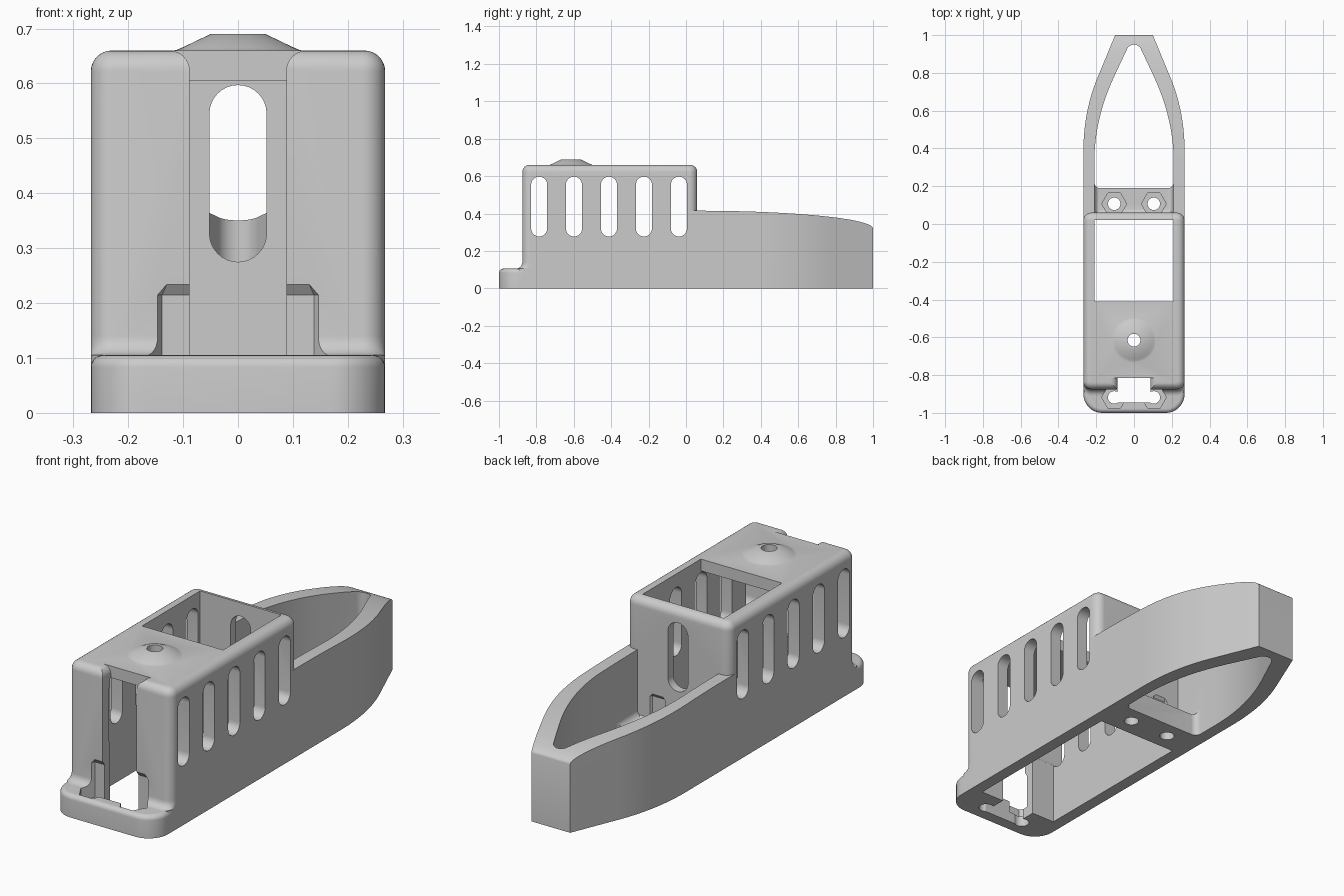
import bpy, bmesh
from math import sin, cos, pi, radians

if "Cube" in bpy.data.objects:
    bpy.data.objects.remove(bpy.data.objects["Cube"])


def loft(name, rings):
    """Closed solid through a list of equal-length 3D rings."""
    bm = bmesh.new()
    loops = [[bm.verts.new(p) for p in ring] for ring in rings]
    n = len(loops[0])
    for a, b in zip(loops, loops[1:]):
        for i in range(n):
            j = (i + 1) % n
            bm.faces.new((a[i], a[j], b[j], b[i]))
    bm.faces.new(loops[0])
    bm.faces.new(loops[-1])
    bmesh.ops.recalc_face_normals(bm, faces=bm.faces[:])
    me = bpy.data.meshes.new(name)
    bm.to_mesh(me)
    bm.free()
    ob = bpy.data.objects.new(name, me)
    bpy.context.collection.objects.link(ob)
    return ob


def prism(name, pts, lo, hi, axis='z'):
    """Extrude a 2D outline along an axis."""
    place = {'x': lambda a, b, t: (t, a, b),
             'y': lambda a, b, t: (a, t, b),
             'z': lambda a, b, t: (a, b, t)}[axis]
    return loft(name, [[place(a, b, t) for a, b in pts] for t in (lo, hi)])


def box(name, x, y0, y1, z0, z1):
    return prism(name, [(-x, y0), (x, y0), (x, y1), (-x, y1)], z0, z1)


def arc(cx, cy, r, a0, a1, n=8):
    return [(cx + r * cos(radians(a0 + (a1 - a0) * i / n)),
             cy + r * sin(radians(a0 + (a1 - a0) * i / n))) for i in range(n + 1)]


def circle(cx, cy, r, n=32, z=None):
    pts = [(cx + r * cos(2 * pi * i / n), cy + r * sin(2 * pi * i / n)) for i in range(n)]
    return pts if z is None else [(a, b, z) for a, b in pts]


def quad_curve(p, q, r, n=12):
    return [tuple((1 - t) ** 2 * p[k] + 2 * t * (1 - t) * q[k] + t * t * r[k] for k in (0, 1))
            for t in (i / n for i in range(n + 1))]


def mirrored(half):
    """Complete an outline from its right half; points on x = 0 are kept once."""
    return half + [(-x, y) for x, y in reversed(half) if x > 1e-5]


def stadium(c, r, z0, z1):
    return arc(c, z1 - r, r, 0, 180, 16) + arc(c, z0 + r, r, 180, 360, 16)


def rounded_ring(x, y0, y1, r, z):
    pts = (arc(x - r, y0 + r, r, -90, 0) + arc(x - r, y1 - r, r, 0, 90)
           + arc(-x + r, y1 - r, r, 90, 180) + arc(-x + r, y0 + r, r, 180, 270))
    return [(a, b, z) for a, b in pts]


def bevel_level(ob, z, width):
    """Round all edges lying at height z."""
    bm = bmesh.new()
    bm.from_mesh(ob.data)
    edges = [e for e in bm.edges if all(abs(v.co.z - z) < 1e-5 for v in e.verts)]
    bmesh.ops.bevel(bm, geom=edges, offset=width, segments=6, profile=0.5, affect='EDGES')
    bm.to_mesh(ob.data)
    bm.free()


def combine(target, tool, op='DIFFERENCE'):
    tool.hide_render = True
    m = target.modifiers.new("cut", 'BOOLEAN')
    m.operation, m.solver, m.object = op, 'EXACT', tool
    bpy.context.view_layer.objects.active = target
    bpy.ops.object.modifier_apply(modifier=m.name)
    bpy.data.objects.remove(tool)


W, IN = 0.268, 0.21          # outer and inner half widths

# Hull with tapered bow and falling top edge
hull = prism("boat_body", mirrored([(W, -0.8)] + quad_curve((W, 0.38), (W, 0.593), (0.195, 0.77))
                                   + [(0.1, 1.0)]), 0, 0.45)
sheer = [(0.06 + 0.94 * sin(a), 0.415 - 0.095 * (1 - cos(a)))
         for a in (pi / 2 * i / 24 for i in range(25))]
combine(hull, prism("sheer_cut", [(-0.9, 0.415)] + sheer + [(1.1, 0.32), (1.1, 0.8), (-0.9, 0.8)],
                    -0.5, 0.5, 'x'))

# Bow well: upper part leaves a floor, rear of it open through the bottom
inner = quad_curve((IN, 0.33), (IN, 0.55), (0.11, 0.77)) + arc(0, 0.91, 0.04, 25, 90)
well = prism("well_cut", mirrored([(IN, 0.05)] + inner), 0.105, 0.8)
bevel_level(well, 0.105, 0.03)
combine(hull, well)
combine(hull, prism("bow_opening", mirrored(arc(IN - 0.03, 0.22, 0.03, -90, 0) + inner), -0.1, 0.8))

# Stern step with rounded corners and top edge
flange = prism("stern_step", mirrored([(W, -0.7)] + arc(W - 0.1, -0.9, 0.1, 0, -90, 10)), 0, 0.105)
bevel_level(flange, 0.105, 0.022)
combine(hull, flange, 'UNION')

# Cabin: fillet onto the step at the front, rounded roof edges
R, F, T = 0.042, 0.035, 0.038
rings = [rounded_ring(W, -0.875 - F, 0.06, R, 0.05)]
for i in range(7):
    a = pi / 2 * i / 6
    rings.append(rounded_ring(W, -0.875 - F * (1 - sin(a)), 0.06, R, 0.105 + F * (1 - cos(a))))
for i in range(8):
    a = pi / 2 * i / 7
    t = T * (1 - cos(a))
    rings.append(rounded_ring(W - t, -0.875 + t, 0.06 - t, R - t, 0.66 - T + T * sin(a)))
combine(hull, loft("cabin", rings), 'UNION')

# Funnel boss on the roof
boss = [(0.12, 0.64), (0.12, 0.659), (0.112, 0.661), (0.1, 0.666), (0.05, 0.69)]
combine(hull, loft("roof_boss", [circle(0, -0.615, r, 48, z) for r, z in boss]), 'UNION')

# Cabin hollow, roof opening and boss hole
combine(hull, box("cabin_cut", IN, -0.82, 0.02, -0.1, 0.605))
combine(hull, box("roof_cut", IN, -0.41, 0.02, 0.5, 0.8))
combine(hull, prism("boss_hole", circle(0, -0.615, 0.034), 0.5, 0.8))

# Tall front doorway flaring at the roof
door = [(0.088, -0.1)] + arc(0.125, 0.623, 0.037, 180, 90) + [(0.125, 0.8)]
combine(hull, prism("door_cut", mirrored(door), -0.945, -0.815, 'y'))

# Side windows and rear window
for y in (-0.785, -0.599, -0.412, -0.225, -0.038):
    combine(hull, prism("window_cut", stadium(y, 0.043, 0.277, 0.597), -0.5, 0.5, 'x'))
combine(hull, prism("rear_window_cut", stadium(0, 0.052, 0.275, 0.597), -0.03, 0.1, 'y'))

# Screw holes with hexagonal nut pockets
for y in (-0.918, 0.107):
    for x in (-0.105, 0.105):
        combine(hull, loft("nut_pocket", [circle(x, y, r, 6, z) for r, z in
                                          ((0.066, 0.05), (0.066, 0.215), (0.036, 0.25))]))
        combine(hull, prism("screw_hole", circle(x, y, 0.033), -0.1, 0.08))

# Smooth shading with crisp edges
bpy.ops.object.select_all(action='DESELECT')
hull.select_set(True)
bpy.context.view_layer.objects.active = hull
bpy.ops.object.shade_smooth_by_angle(angle=radians(30))
